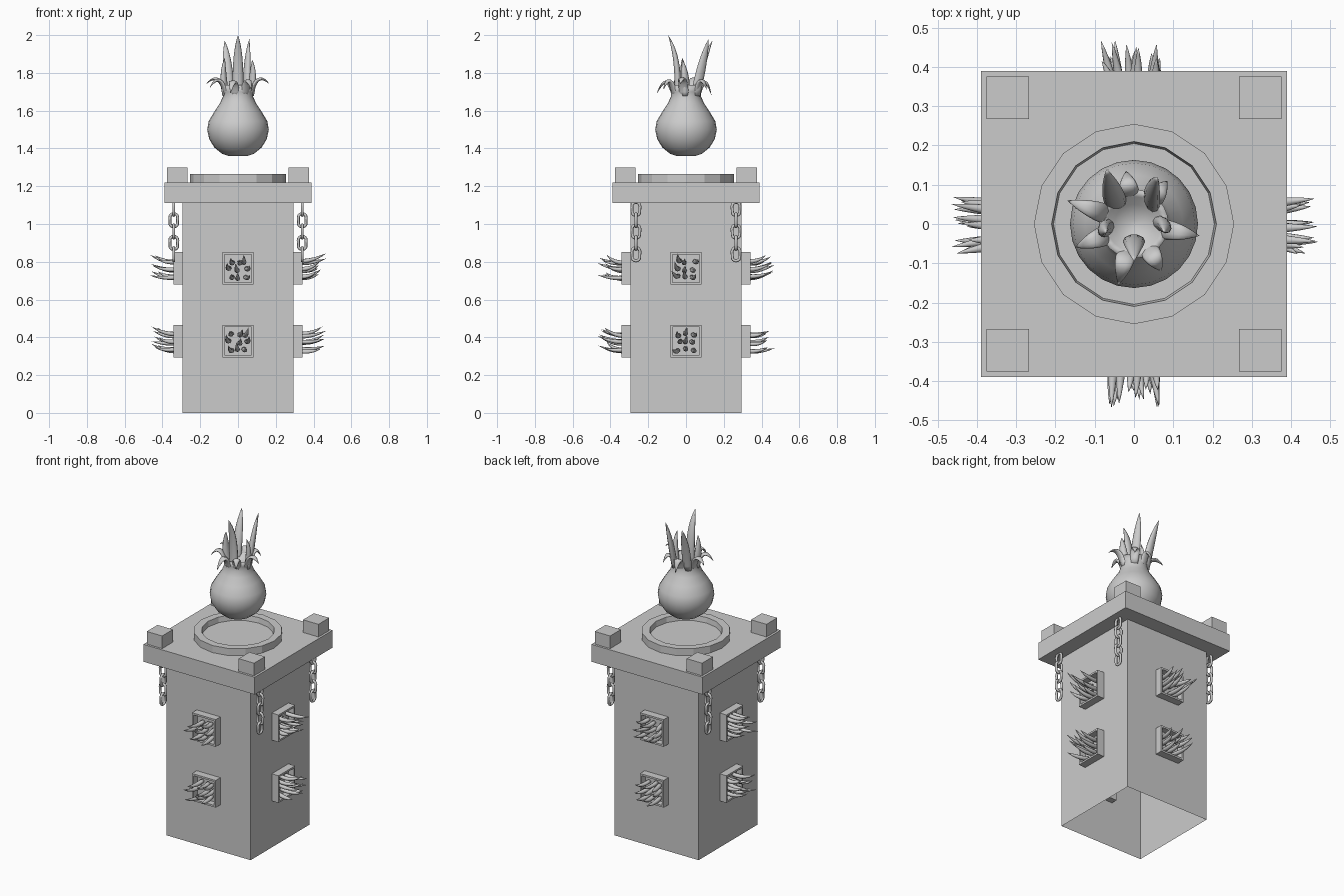
import bpy, bmesh, math, random
from mathutils import Vector, Matrix

if "Cube" in bpy.data.objects:
    bpy.data.objects.remove(bpy.data.objects["Cube"])

random.seed(4)


def finish(name, bm, smooth=False):
    bmesh.ops.recalc_face_normals(bm, faces=bm.faces)
    me = bpy.data.meshes.new(name)
    bm.to_mesh(me)
    bm.free()
    ob = bpy.data.objects.new(name, me)
    bpy.context.collection.objects.link(ob)
    if smooth:
        for p in me.polygons:
            p.use_smooth = True
    return ob


def add_box(bm, lo, hi):
    lo, hi = Vector(lo), Vector(hi)
    m = Matrix.Translation((lo + hi) / 2) @ Matrix.Diagonal((*(hi - lo), 1))
    return bmesh.ops.create_cube(bm, size=1, matrix=m)["verts"]


def skin(bm, rings, closed=False):
    n = len(rings[0])
    pairs = list(zip(rings, rings[1:])) + ([(rings[-1], rings[0])] if closed else [])
    for a, b in pairs:
        for i in range(n):
            j = (i + 1) % n
            bm.faces.new((a[i], a[j], b[j], b[i]))


def lathe(bm, profile, sides):
    rings = [[bm.verts.new((r * math.cos(2 * math.pi * i / sides),
                            r * math.sin(2 * math.pi * i / sides), z))
              for i in range(sides)] for r, z in profile]
    skin(bm, rings)
    bm.faces.new(rings[0])
    bm.faces.new(rings[-1])


def spike(bm, base, mid, tip, width, thick, sides=8, steps=8):
    """Leaf-shaped tongue along a quadratic curve."""
    base, mid, tip = Vector(base), Vector(mid), Vector(tip)
    side = (mid - base).cross(tip - mid)
    side = side.normalized() if side.length > 1e-6 else Vector((1, 0, 0))
    rings = []
    for s in range(steps):
        t = s / steps
        p = base * (1 - t) ** 2 + mid * 2 * t * (1 - t) + tip * t * t
        tan = ((mid - base) * (1 - t) + (tip - mid) * t).normalized()
        nor = tan.cross(side)
        k = (0.75 + 1.1 * t) * (1 - t) ** 0.9
        rings.append([bm.verts.new(p + side * width * k * math.cos(a) + nor * thick * k * math.sin(a))
                      for a in (2 * math.pi * i / sides for i in range(sides))])
    skin(bm, rings)
    bm.faces.new(rings[0])
    end = bm.verts.new(tip)
    for i in range(sides):
        bm.faces.new((rings[-1][i], rings[-1][(i + 1) % sides], end))


# pillar, open underneath
bm = bmesh.new()
add_box(bm, (-0.295, -0.295, 0), (0.295, 0.295, 1.11))
low = [f for f in bm.faces if f.calc_center_median().z < 0.01]
bmesh.ops.delete(bm, geom=low, context="FACES_ONLY")
finish("pillar", bm)

# top slab and corner blocks
bm = bmesh.new()
add_box(bm, (-0.39, -0.39, 1.11), (0.39, 0.39, 1.22))
finish("top_slab", bm)
bm = bmesh.new()
for sx in (-1, 1):
    for sy in (-1, 1):
        c = Vector((sx * 0.322, sy * 0.322, 1.26))
        h = Vector((0.054, 0.054, 0.04))
        add_box(bm, c - h, c + h)
finish("corner_blocks", bm)

# round fire dish
bm = bmesh.new()
lathe(bm, [(0.255, 1.215), (0.255, 1.265), (0.21, 1.265), (0.205, 1.232)], 16)
finish("fire_dish", bm)

# window frames with small flames on all four sides
for k, label in enumerate(("right", "back", "left", "front")):
    rot = Matrix.Rotation(k * math.pi / 2, 4, "Z")
    for zc, level in ((0.38, "lower"), (0.765, "upper")):
        bm = bmesh.new()
        add_box(bm, (0.255, -0.083, zc - 0.086), (0.342, 0.083, zc + 0.086))
        outer = max(bm.faces, key=lambda f: f.calc_center_median().x)
        bmesh.ops.inset_region(bm, faces=[outer], thickness=0.016)
        hole = bmesh.ops.extrude_face_region(bm, geom=[outer])["geom"]
        bmesh.ops.delete(bm, geom=[outer], context="FACES_ONLY")
        bmesh.ops.translate(bm, vec=(-0.04, 0, 0),
                            verts=[v for v in hole if isinstance(v, bmesh.types.BMVert)])
        bm.transform(rot)
        finish(f"{label}_{level}_frame", bm)

        bm = bmesh.new()
        for row in (-1, 0, 1):
            for col in (-1, 0, 1):
                y = col * 0.038 + random.uniform(-0.01, 0.01)
                z = zc + row * 0.04 - 0.004 + random.uniform(-0.007, 0.007)
                reach = random.uniform(0.415, 0.47)
                ty = y * 1.5 + random.uniform(-0.015, 0.015)
                tz = z + random.uniform(0.005, 0.04)
                spike(bm, (0.305, y, z), (0.375, y * 1.2, z - 0.015),
                      (reach, ty, tz), 0.017, 0.015)
        bm.transform(rot)
        finish(f"{label}_{level}_flames", bm, True)

# hanging chains, links turned a quarter each time
for sx in (-1, 1):
    for sy in (-1, 1):
        bm = bmesh.new()
        for n in range(5):
            rings = []
            for i in range(16):
                a = 2 * math.pi * i / 16
                ca, sa = math.cos(a), math.sin(a)
                ring = []
                for j in range(6):
                    b = 2 * math.pi * j / 6
                    r = 0.021 + 0.008 * math.cos(b)
                    p = Vector((0.008 * math.sin(b), r * ca, r * sa + math.copysign(0.014, sa)))
                    if n % 2:
                        p = Vector((p.y, p.x, p.z))
                    ring.append(bm.verts.new(p + Vector((sx * 0.34, sy * 0.265, 1.08 - n * 0.06))))
                rings.append(ring)
            skin(bm, rings, True)
        finish("chain_" + ("left" if sx < 0 else "right") + ("_front" if sy < 0 else "_back"), bm, True)

# big floating flame: bulb with hollow crown
bm = bmesh.new()
lathe(bm, [(0.05, 1.36), (0.085, 1.372), (0.125, 1.405), (0.153, 1.45), (0.163, 1.5), (0.155, 1.545),
           (0.125, 1.595), (0.095, 1.64), (0.08, 1.675), (0.08, 1.70), (0.088, 1.735),
           (0.07, 1.725), (0.05, 1.70), (0.01, 1.685)], 24)
finish("flame_bulb", bm, True)

# tall tongues, then short inner ones: base, bend, tip, width
bm = bmesh.new()
for base, mid, tip, w in (
        ((0, -0.045, 1.68), (0, -0.035, 1.88), (0, -0.095, 2.0), 0.036),
        ((-0.045, 0.05, 1.68), (-0.055, 0.08, 1.85), (-0.07, 0.14, 1.97), 0.036),
        ((0.045, 0.05, 1.68), (0.045, 0.085, 1.85), (0.06, 0.12, 1.98), 0.036),
        ((-0.065, -0.01, 1.68), (-0.085, -0.01, 1.79), (-0.07, -0.02, 1.88), 0.03),
        ((0.065, 0.0, 1.68), (0.085, 0.0, 1.79), (0.075, -0.02, 1.87), 0.03)):
    spike(bm, base, mid, tip, w, 0.022, 10, 10)
finish("flame_tongues", bm, True)

# outer petals curling down: tip position
bm = bmesh.new()
for x, y, z in ((-0.17, 0.06, 1.74), (-0.15, -0.06, 1.72), (-0.04, -0.155, 1.69), (0.07, -0.12, 1.71),
                (0.167, -0.03, 1.74), (0.085, 0.11, 1.71), (-0.02, 0.135, 1.68)):
    d = Vector((x, y, 0)).normalized()
    base = d * 0.066 + Vector((0, 0, 1.675))
    spike(bm, base, d * 0.10 + Vector((0, 0, 1.82)), (x, y, z), 0.032, 0.013, 10, 10)
finish("flame_petals", bm, True)
